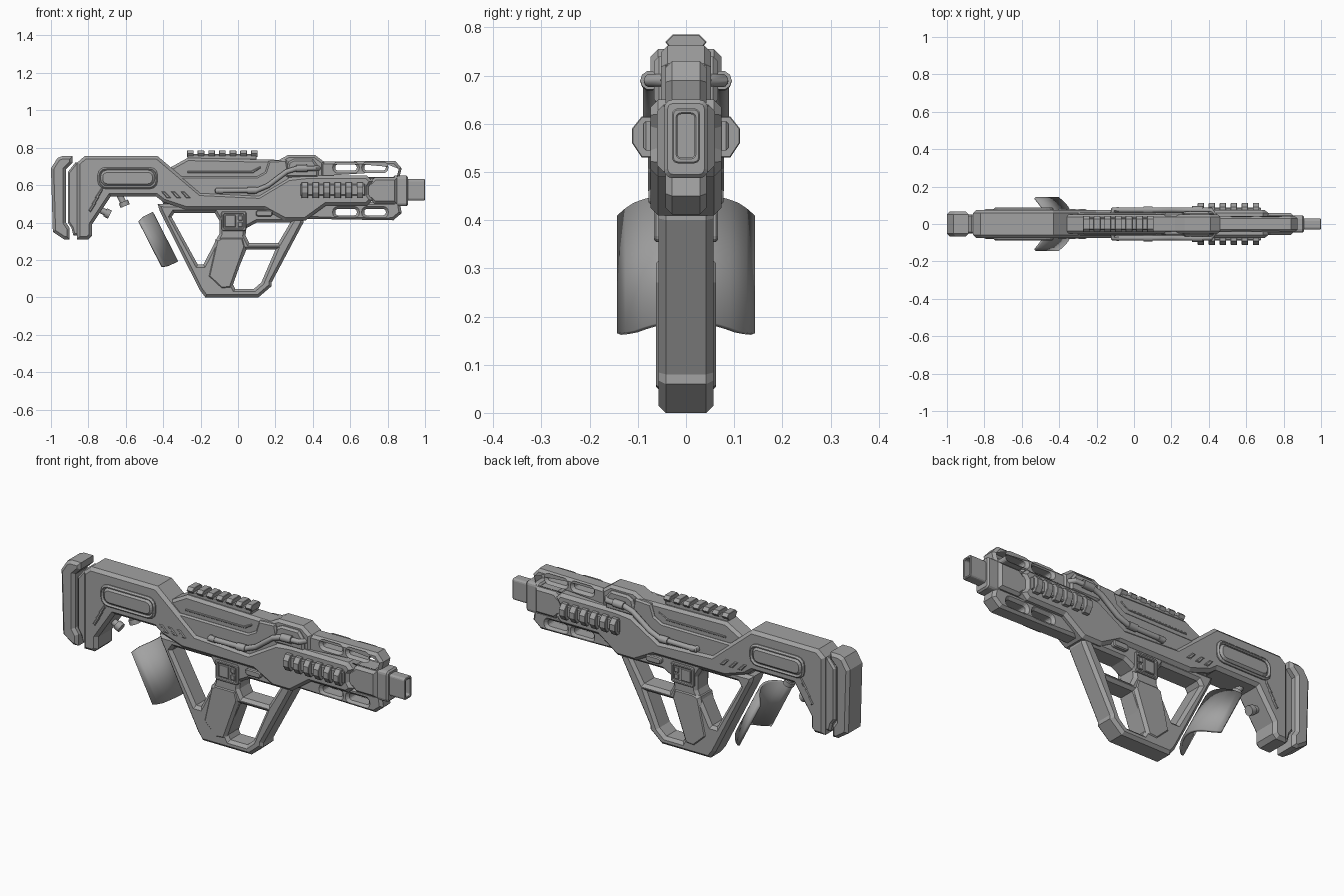
import bpy, bmesh, math
from mathutils import Matrix, Vector

cube = bpy.data.objects.get("Cube")
if cube:
    bpy.data.objects.remove(cube, do_unlink=True)

grey = bpy.data.materials.new("gunmetal_grey")
grey.use_nodes = True
tone = (0.36, 0.36, 0.36, 1)
grey.diffuse_color = tone
grey.node_tree.nodes["Principled BSDF"].inputs["Base Color"].default_value = tone

SIDE = Matrix.Rotation(math.pi / 2, 4, "X")  # profile in xz, depth along y
LENGTH = Matrix(((0, 0, 1, 0), (1, 0, 0, 0), (0, 1, 0, 0), (0, 0, 0, 1)))  # profile in yz, depth along x


def curve_object(name, outlines, dims):
    curve = bpy.data.curves.new(name, "CURVE")
    curve.dimensions = dims
    for points in outlines:
        spline = curve.splines.new("POLY")
        spline.points.add(len(points) - 1)
        for target, p in zip(spline.points, points):
            target.co = (*p, 0, 1) if len(p) == 2 else (*p, 1)
        spline.use_cyclic_u = dims == "2D"
    return curve


def to_mesh(name, curve, matrix, smooth=False):
    temp = bpy.data.objects.new(name + "_source", curve)
    bpy.context.collection.objects.link(temp)
    graph = bpy.context.evaluated_depsgraph_get()
    mesh = bpy.data.meshes.new_from_object(temp.evaluated_get(graph))
    bpy.data.objects.remove(temp, do_unlink=True)
    mesh.transform(matrix)
    bm = bmesh.new()
    bm.from_mesh(mesh)
    bmesh.ops.remove_doubles(bm, verts=bm.verts, dist=0.00005)
    bmesh.ops.recalc_face_normals(bm, faces=bm.faces)
    for face in bm.faces:
        face.smooth = False
        face.material_index = 0
    bm.to_mesh(mesh)
    bm.free()
    mesh.materials.clear()
    return add_object(name, mesh, smooth)


def add_object(name, mesh, smooth=False):
    mesh.materials.append(grey)
    obj = bpy.data.objects.new(name, mesh)
    bpy.context.collection.objects.link(obj)
    if smooth:
        bpy.ops.object.select_all(action="DESELECT")
        obj.select_set(True)
        bpy.context.view_layer.objects.active = obj
        bpy.ops.object.shade_smooth_by_angle(angle=math.radians(40))
    return obj


def prism(name, outline, half, chamfer=0.01, holes=(), axis=SIDE, shift=(0, 0, 0)):
    """Chamfered plate, centred on its depth axis."""
    curve = curve_object(name, [outline, *holes], "2D")
    curve.fill_mode = "BOTH"
    curve.extrude = half - chamfer
    curve.bevel_depth = chamfer
    curve.bevel_resolution = 0
    curve.offset = -chamfer
    return to_mesh(name, curve, Matrix.Translation(shift) @ axis)


def tube(name, points, radius):
    curve = curve_object(name, [points], "3D")
    curve.bevel_depth = radius
    curve.bevel_resolution = 3
    curve.use_fill_caps = True
    return to_mesh(name, curve, Matrix(), True)


def rounded(x0, x1, z0, z1, r, steps=3):
    """Rounded rectangle outline."""
    out = []
    corners = ((x1 - r, z1 - r), (x0 + r, z1 - r), (x0 + r, z0 + r), (x1 - r, z0 + r))
    for quarter, (cx, cz) in enumerate(corners):
        for i in range(steps + 1):
            a = (quarter + i / steps) * math.pi / 2
            out.append((cx + r * math.cos(a), cz + r * math.sin(a)))
    return out


# Stock and lower receiver shell
prism("main_shell", [
    (-.86, .72), (-.82, .755), (-.43, .755), (-.2, .56), (.11, .545), (.27, .64), (.36, .65),
    (.69, .65), (.72, .62), (.7, .59), (.7, .55), (.72, .52), (.69, .49), (.47, .49), (.36, .41),
    (.25, .41), (.14, .47), (-.28, .47), (-.4, .51), (-.44, .54), (-.68, .54), (-.78, .39),
    (-.78, .33), (-.8, .31), (-.86, .31)], .074, .016)

# Butt pad and its mount
prism("butt_pad", [
    (-1, .69), (-.965, .745), (-.94, .755), (-.885, .755), (-.885, .72), (-.92, .685),
    (-.92, .4), (-.9, .37), (-.9, .31), (-.93, .31), (-.99, .35)], .066, .015)
prism("butt_mount", [
    (-.91, .67), (-.87, .72), (-.83, .72), (-.83, .33), (-.88, .33), (-.89, .37), (-.91, .4)], .052)

# Cheek panel: raised rim with a softer pad inside
prism("cheek_rim", rounded(-.75, -.43, .58, .695, .04), .088, .008,
      [rounded(-.735, -.445, .595, .68, .035)])
prism("cheek_pad", rounded(-.735, -.445, .595, .68, .035), .088, .012)

# Slanted ribs on the stock
for i in range(3):
    x, z = -.8 + i * .018, .465 + i * .035
    prism("stock_rib", [(x, z), (x + .04, z + .06), (x + .04, z + .035), (x + .012, z - .01)], .079, .004)
    x = -.41 + i * .052
    prism("shell_rib", [(x, .565), (x + .02, .565), (x + .055, .53), (x + .03, .53)], .079, .004)

# Upper receiver
prism("upper_receiver", [
    (-.44, .6), (-.36, .695), (-.27, .745), (.22, .735), (.27, .762), (.41, .762), (.46, .725),
    (.46, .5), (-.4, .5)], .052, .014)
prism("receiver_side_panel", [
    (-.36, .63), (-.31, .645), (.1, .645), (.145, .67), (.165, .73), (.26, .735), (.3, .5),
    (-.3, .5)], .062, .008)
prism("panel_groove_strip", [(-.27, .665), (.08, .665), (.12, .69), (.12, .7), (.07, .675), (-.27, .675)],
      .056, .003)

# Top accessory rail
prism("top_rail_base", [(-.27, .735), (.1, .735), (.1, .765), (-.27, .765)], .032, .004)
tooth = [(-.043, .77), (-.028, .785), (.028, .785), (.043, .77), (.028, .75), (-.028, .75)]
for i in range(7):
    prism("top_rail_tooth", tooth, .018, .002, axis=LENGTH, shift=(-.255 + i * .057, 0, 0))

# Side accessory rails, one piece through the body
prism("side_rail_base", [(.335, .545), (.68, .545), (.68, .605), (.335, .605)], .088, .005)
tooth = [(-.112, .56), (-.112, .59), (-.092, .615), (.092, .615), (.112, .59), (.112, .56),
         (.092, .53), (-.092, .53)]
for i in range(6):
    prism("side_rail_tooth", tooth, .017, .002, axis=LENGTH, shift=(.357 + i * .059, 0, 0))

# Handguard bars with open slots
slots = ((.52, .635), (.675, .79))
prism("upper_handguard", [
    (.36, .63), (.4, .725), (.84, .73), (.875, .69), (.86, .63)], .043, .014,
      [rounded(a, b, .678, .71, .014) for a, b in slots])
prism("lower_handguard", [
    (.34, .51), (.34, .42), (.83, .412), (.875, .45), (.865, .51)], .043, .014,
      [rounded(a, b, .438, .472, .014) for a, b in slots])

# Muzzle
prism("muzzle_collar", [
    (.66, .62), (.71, .62), (.73, .64), (.85, .64), (.85, .5), (.73, .5), (.71, .52), (.66, .52)],
      .06, .014)
prism("muzzle_block", rounded(-.046, .046, .487, .65, .018), .04, .008, axis=LENGTH, shift=(.87, 0, 0))
prism("barrel_tip", rounded(-.029, .029, .518, .632, .012), .055, .003,
      [rounded(-.018, .018, .53, .62, .008)], LENGTH, (.945, 0, 0))

# Trigger frame with three openings
prism("trigger_frame", [
    (-.43, .5), (-.42, .465), (-.205, .04), (-.175, 0), (.11, 0), (.18, .06), (.18, .08),
    (.35, .4), (.35, .48)], .057, .015, [
    [(-.355, .43), (-.34, .452), (-.125, .452), (-.1, .41), (-.1, .34), (-.185, .175), (-.215, .175)],
    [(.045, .37), (.1, .4), (.28, .4), (.215, .29), (.06, .29), (.04, .33)],
    [(.045, .255), (.2, .255), (.125, .08), (.085, .045), (-.015, .045), (-.03, .075)]])
prism("grip", [
    (-.12, .31), (-.09, .325), (.03, .325), (.045, .27), (-.035, .045), (-.09, .04), (-.165, .11)],
      .062, .014)

# Control panel, buttons and selector
prism("control_panel", rounded(-.09, .045, .355, .46, .012), .066, .004,
      [rounded(-.075, .03, .37, .445, .005)])
prism("control_screen", rounded(-.07, -.012, .375, .44, .005), .064, .003)
for z in (.375, .411):
    prism("control_button", rounded(0, .025, z, z + .028, .004), .064, .003)
prism("selector", rounded(.095, .185, .432, .466, .014), .078, .005)

# Hoses with couplings on both sides
for side in (-1, 1):
    y = side * .075
    tube("hose", [(-.11, y, .57), (.1, y, .572), (.16, y, .597), (.21, y, .635), (.26, y, .672),
                  (.31, y, .688), (.41, y, .69), (.43, side * .045, .69)], .014)
    tube("hose_coupling", [(.05, y, .571), (.1, y, .572)], .019)
    tube("hose_coupling", [(.31, y, .688), (.37, y, .69)], .02)
    tube("hose_end", [(-.11, side * .05, .57), (-.11, y, .57), (-.08, y, .57)], .016)
prism("hose_clamp", [(.25, .64), (.27, .725), (.3, .74), (.4, .74), (.43, .7), (.43, .64)], .066, .01)

# Pegs under the stock
tube("stock_peg", [(-.76, 0, .48), (-.695, 0, .447)], .018)
tube("stock_peg_collar", [(-.71, 0, .455), (-.685, 0, .442)], .025)
tube("shell_peg", [(-.64, 0, .56), (-.61, 0, .5)], .018)
tube("shell_peg_collar", [(-.613, 0, .512), (-.603, 0, .488)], .028)

# Curved forearm guard, bowed toward the front
bm = bmesh.new()
sag, run = Vector((-.075, 0, -.037)), Vector((.135, 0, -.265))
rows = []
for i in range(17):
    t = i / 8 - 1
    trim = max(0, abs(t) - .8) * .2  # clipped corners
    start = Vector((-.46, t * .139, .455)) + sag * t * t
    rows.append([bm.verts.new(start + run * trim), bm.verts.new(start + run * (1 - trim))])
for a, b in zip(rows, rows[1:]):
    bm.faces.new((a[0], a[1], b[1], b[0]))
mesh = bpy.data.meshes.new("forearm_guard")
bm.to_mesh(mesh)
bm.free()
guard = add_object("forearm_guard", mesh, True)
solid = guard.modifiers.new("thickness", "SOLIDIFY")
solid.thickness = .012
solid.offset = 0
